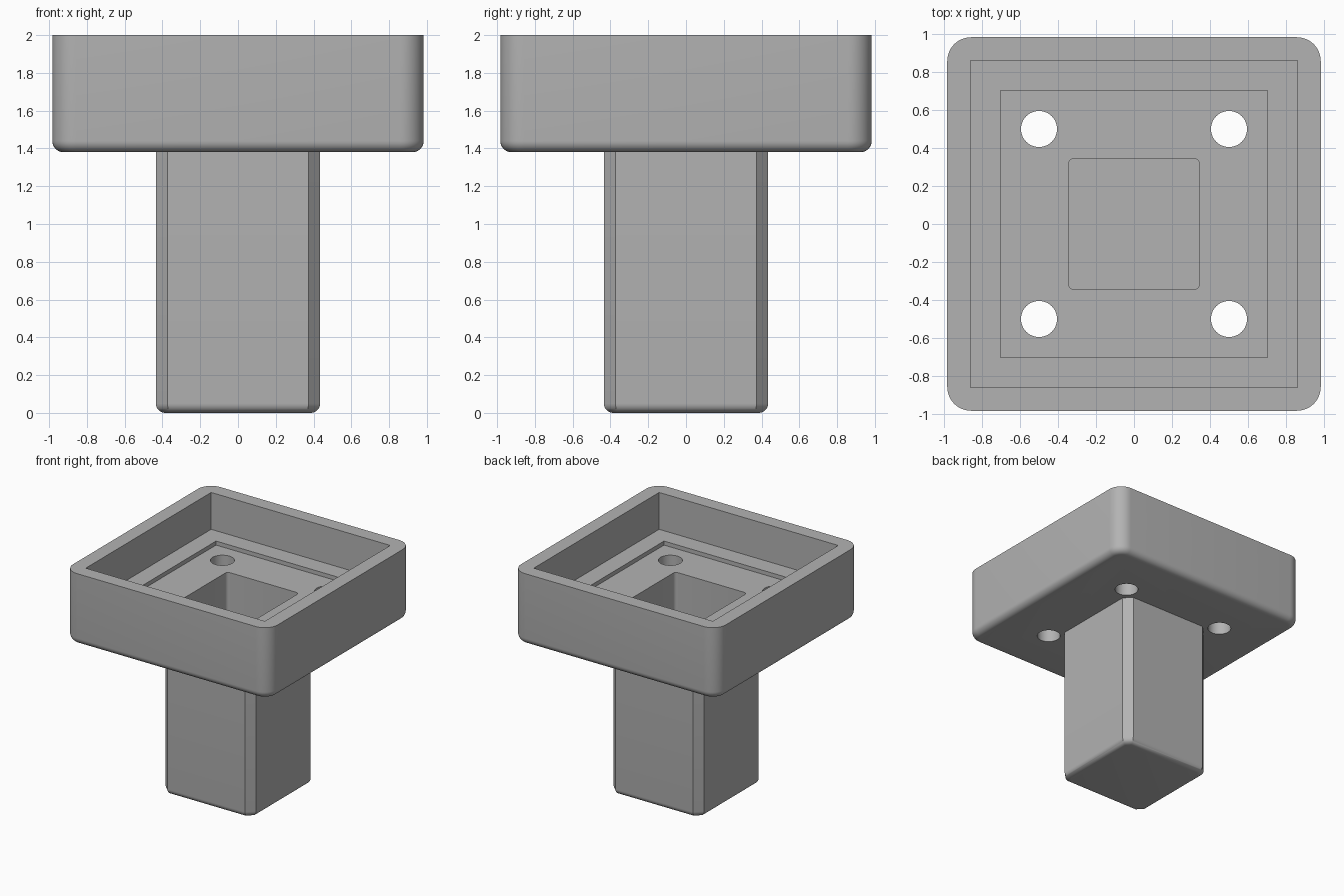
import bpy, bmesh, math

if "Cube" in bpy.data.objects:
    bpy.data.objects.remove(bpy.data.objects["Cube"])

grey = bpy.data.materials.new("plain grey")
grey.diffuse_color = (0.45, 0.45, 0.45, 1)
grey.use_nodes = True
grey.node_tree.nodes["Principled BSDF"].inputs["Base Color"].default_value = grey.diffuse_color


def finish(name, bm):
    bmesh.ops.recalc_face_normals(bm, faces=bm.faces)
    mesh = bpy.data.meshes.new(name)
    bm.to_mesh(mesh)
    bm.free()
    mesh.materials.append(grey)
    obj = bpy.data.objects.new(name, mesh)
    bpy.context.collection.objects.link(obj)
    return obj


def square_ring(half, radius, seg):
    """Square outline; seg=0 sharp, 1 chamfered, more rounded."""
    if seg == 0:
        return [(half, half), (-half, half), (-half, -half), (half, -half)]
    pts, c = [], half - radius
    for k, (sx, sy) in enumerate([(1, 1), (-1, 1), (-1, -1), (1, -1)]):
        for i in range(seg + 1):
            a = math.pi / 2 * (k + i / seg)
            pts.append((sx * c + radius * math.cos(a), sy * c + radius * math.sin(a)))
    return pts


def block(name, half, z0, z1, radius=0, seg=0, fillet=0, steps=8):
    """Square prism with optional corner treatment and rounded bottom edge."""
    levels = [(0, z0), (0, z1)]
    if fillet:
        levels = []
        for i in range(steps + 1):
            a = math.pi / 2 * i / steps
            levels.append((fillet * (1 - math.sin(a)), z0 + fillet * (1 - math.cos(a))))
        levels.append((0, z1))
    shrink = 2 - math.sqrt(2) if seg == 1 else 1
    bm = bmesh.new()
    rings = [[bm.verts.new((x, y, z)) for x, y in
              square_ring(half - d, radius - d * shrink, seg)] for d, z in levels]
    for lo, hi in zip(rings, rings[1:]):
        n = len(lo)
        for i in range(n):
            j = (i + 1) % n
            bm.faces.new((lo[i], lo[j], hi[j], hi[i]))
    bm.faces.new(rings[0][::-1])
    bm.faces.new(rings[-1])
    return finish(name, bm)


def combine(target, other, operation):
    mod = target.modifiers.new(operation.lower(), "BOOLEAN")
    mod.operation, mod.object, mod.solver = operation, other, "EXACT"
    bpy.context.view_layer.objects.active = target
    bpy.ops.object.modifier_apply(modifier=mod.name)
    bpy.data.objects.remove(other)


# tray on a square post
body = block("tray_on_post", 0.983, 1.38, 2.0, 0.125, 10, 0.06)
combine(body, block("post", 0.435, 0.0, 1.5, 0.062, 1, 0.05), "UNION")

# stepped recess and hollow post
combine(body, block("tray_recess", 0.86, 1.68, 2.2), "DIFFERENCE")
combine(body, block("floor_recess", 0.703, 1.645, 1.9), "DIFFERENCE")
combine(body, block("post_bore", 0.345, 0.09, 1.8, 0.03, 5), "DIFFERENCE")

# four through holes in the tray floor
for sx in (-1, 1):
    for sy in (-1, 1):
        bm = bmesh.new()
        bmesh.ops.create_cone(bm, cap_ends=True, segments=48, radius1=0.095,
                              radius2=0.095, depth=0.8)
        bmesh.ops.translate(bm, verts=bm.verts, vec=(0.5 * sx, 0.5 * sy, 1.5))
        combine(body, finish("screw_hole", bm), "DIFFERENCE")

# smooth fillets, crisp edges
bpy.ops.object.select_all(action="DESELECT")
body.select_set(True)
bpy.context.view_layer.objects.active = body
bpy.ops.object.shade_smooth_by_angle(angle=math.radians(30))
